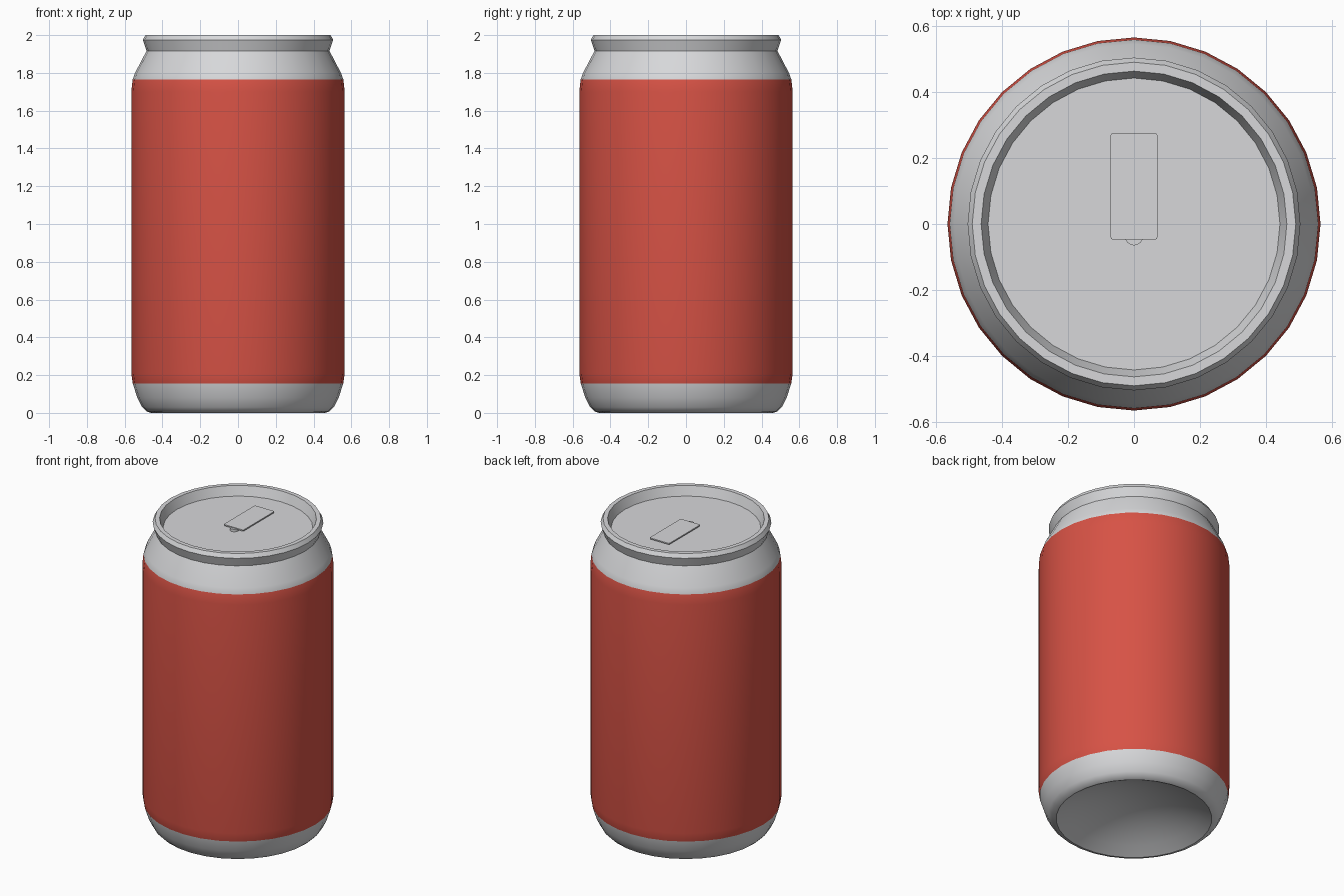
import bpy, bmesh, math

if "Cube" in bpy.data.objects:
    bpy.data.objects.remove(bpy.data.objects["Cube"])

SEGMENTS = 32


def material(name, rgb):
    m = bpy.data.materials.new(name)
    m.diffuse_color = (*rgb, 1.0)
    m.use_nodes = True
    m.node_tree.nodes["Principled BSDF"].inputs["Base Color"].default_value = m.diffuse_color
    return m


silver = material("silver", (0.68, 0.685, 0.70))
red = material("red", (0.68, 0.085, 0.06))


def finish(name, bm, mats, angle=None):
    bmesh.ops.recalc_face_normals(bm, faces=bm.faces)
    mesh = bpy.data.meshes.new(name)
    bm.to_mesh(mesh)
    bm.free()
    for m in mats:
        mesh.materials.append(m)
    ob = bpy.data.objects.new(name, mesh)
    bpy.context.collection.objects.link(ob)
    if angle:
        bpy.ops.object.select_all(action='DESELECT')
        ob.select_set(True)
        bpy.context.view_layer.objects.active = ob
        bpy.ops.object.shade_smooth_by_angle(angle=math.radians(angle))
    return ob


# Can shell: one closed profile (radius, height) from dome centre to lid centre
DOME_R, DOME_H = 0.46, 0.13
dome = [(DOME_R * i / 6, DOME_H * (1 - (i / 6) ** 2)) for i in range(6)]
shell = [
    (0.46, 0.0), (0.485, 0.008), (0.507, 0.03), (0.533, 0.08),
    (0.557, 0.155), (0.565, 0.21), (0.565, 1.70), (0.558, 1.765),
    (0.545, 1.80), (0.484, 1.917),                                # neck
    (0.504, 1.975), (0.490, 2.0), (0.463, 2.0),                   # rim
    (0.442, 1.94), (0.0, 1.94),                                   # lid
]
LABEL_BOTTOM, LABEL_TOP = 0.155, 1.765

bm = bmesh.new()
verts = [bm.verts.new((r, 0, z)) for r, z in dome + shell]
edges = [bm.edges.new(pair) for pair in zip(verts, verts[1:])]
bmesh.ops.spin(bm, geom=verts + edges, cent=(0, 0, 0), axis=(0, 0, 1),
               angle=2 * math.pi, steps=SEGMENTS)
bmesh.ops.remove_doubles(bm, verts=bm.verts, dist=0.0005)

# Painted label band on the outer wall
for f in bm.faces:
    c = f.calc_center_median()
    if LABEL_BOTTOM < c.z < LABEL_TOP and math.hypot(c.x, c.y) > 0.53:
        f.material_index = 1
finish("can_body", bm, [silver, red], 30)

# Rivet holding the tab
bm = bmesh.new()
bmesh.ops.create_cone(bm, cap_ends=True, segments=16, radius1=0.027,
                      radius2=0.027, depth=0.016)
bmesh.ops.translate(bm, verts=bm.verts, vec=(0, -0.038, 1.948))
finish("tab_rivet", bm, [silver], 30)

# Pull tab
bm = bmesh.new()
bmesh.ops.create_cube(bm, size=1)
bmesh.ops.scale(bm, verts=bm.verts, vec=(0.142, 0.322, 0.008))
bmesh.ops.translate(bm, verts=bm.verts, vec=(0, 0.114, 1.957))
upright = [e for e in bm.edges
           if abs(e.verts[0].co.z - e.verts[1].co.z) > 0.004]
bmesh.ops.bevel(bm, geom=upright, offset=0.007, segments=2, profile=0.5,
                affect='EDGES')
finish("pull_tab", bm, [silver], 30)
